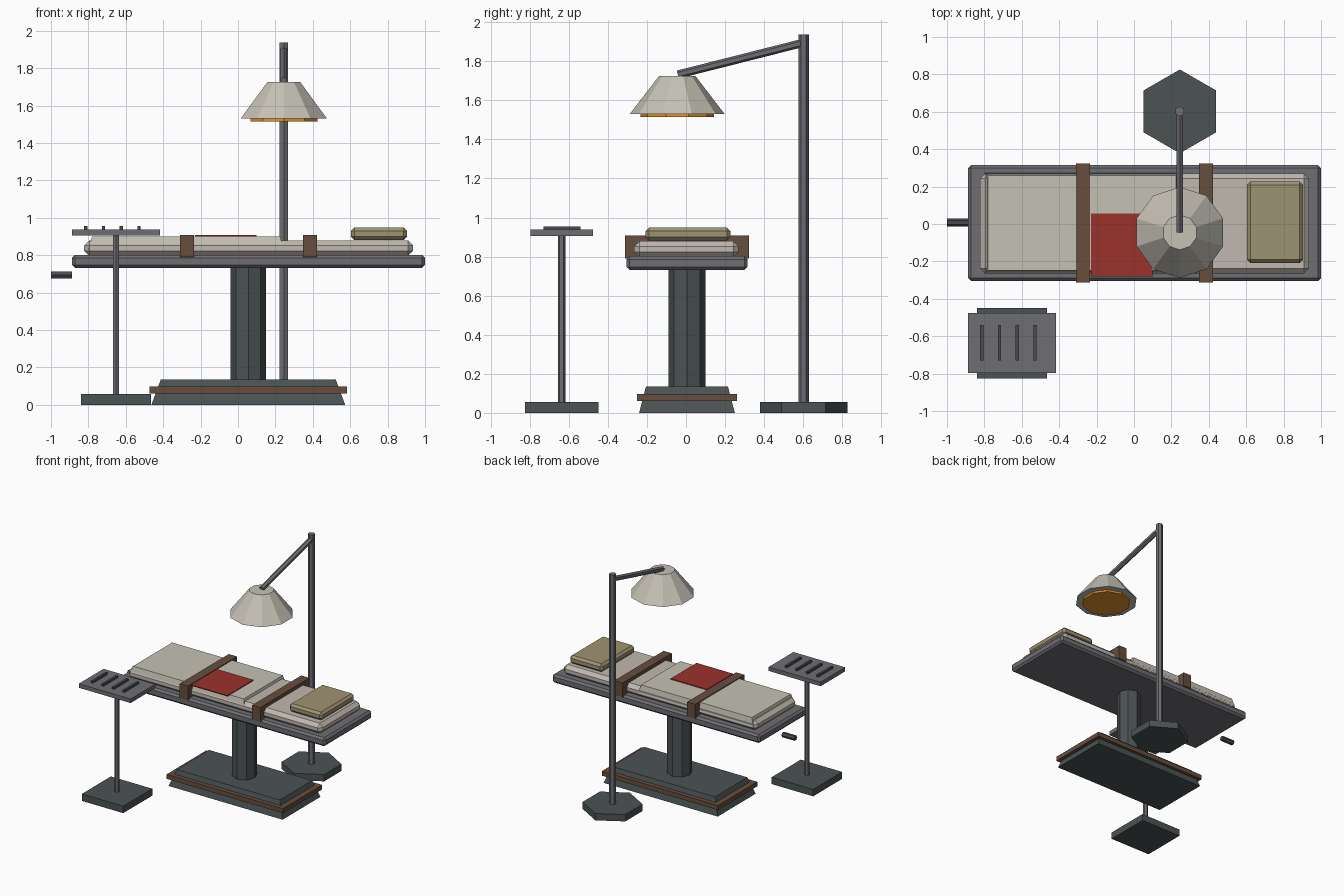
import bpy, bmesh, math
from mathutils import Vector

if "Cube" in bpy.data.objects:
    bpy.data.objects.remove(bpy.data.objects["Cube"])


def material(name, r, g, b):
    lin = [((c / 255 + 0.055) / 1.055) ** 2.4 for c in (r, g, b)]
    m = bpy.data.materials.new(name)
    m.diffuse_color = (*lin, 1)
    m.use_nodes = True
    m.node_tree.nodes["Principled BSDF"].inputs["Base Color"].default_value = m.diffuse_color
    return m


METAL = material("grey metal", 110, 110, 116)
DARK = material("dark iron", 76, 83, 84)
LINEN = material("linen", 197, 193, 181)
PADDING = material("padding", 192, 184, 175)
RED = material("red cloth", 156, 50, 45)
LEATHER = material("brown leather", 102, 78, 63)
KHAKI = material("khaki cushion", 158, 147, 115)
AMBER = material("amber glow", 226, 146, 44)
STEEL = material("instrument steel", 72, 75, 80)


def finish(name, bm, mat, bevel=0):
    bmesh.ops.recalc_face_normals(bm, faces=bm.faces)
    if bevel:
        bmesh.ops.bevel(bm, geom=bm.edges[:], offset=bevel, segments=1,
                        affect='EDGES', profile=0.5)
    me = bpy.data.meshes.new(name)
    bm.to_mesh(me)
    bm.free()
    me.materials.append(mat)
    ob = bpy.data.objects.new(name, me)
    bpy.context.collection.objects.link(ob)
    return ob


def loft(name, mat, lower, upper, bevel=0):
    """Closed solid between two rings with equal point counts."""
    bm = bmesh.new()
    a = [bm.verts.new(p) for p in lower]
    b = [bm.verts.new(p) for p in upper]
    n = len(a)
    bm.faces.new(a[::-1])
    bm.faces.new(b)
    for i in range(n):
        j = (i + 1) % n
        bm.faces.new((a[i], a[j], b[j], b[i]))
    return finish(name, bm, mat, bevel)


def rect(x0, x1, y0, y1, z):
    return [(x0, y0, z), (x1, y0, z), (x1, y1, z), (x0, y1, z)]


def box(name, mat, x0, x1, y0, y1, z0, z1, bevel=0):
    return loft(name, mat, rect(x0, x1, y0, y1, z0), rect(x0, x1, y0, y1, z1), bevel)


def rod(name, mat, start, end, r0, r1=None, sides=6):
    """Straight prism or cone between two points, first corner towards +y."""
    start, end = Vector(start), Vector(end)
    axis = (end - start).normalized()
    v = Vector((0, 1, 0)) if abs(axis.y) < 0.7 else Vector((0, 0, 1))
    v = (v - axis * v.dot(axis)).normalized()
    u = v.cross(axis)

    def ring(c, r):
        return [c + r * (v * math.cos(t) - u * math.sin(t))
                for t in (2 * math.pi * i / sides for i in range(sides))]
    return loft(name, mat, ring(start, r0), ring(end, r0 if r1 is None else r1))


# Table pedestal, trim band and column
CX, CY = 0.055, 0.005
loft("pedestal_base", DARK,
     rect(CX - 0.518, CX + 0.518, CY - 0.245, CY + 0.245, 0),
     rect(CX - 0.468, CX + 0.468, CY - 0.21, CY + 0.21, 0.135))
box("pedestal_band", LEATHER, CX - 0.527, CX + 0.527, CY - 0.255, CY + 0.255, 0.06, 0.097)
rod("pedestal_column", DARK, (CX, CY, 0.13), (CX, CY, 0.74), 0.094, sides=8)

# Table top and side handle
box("table_top", METAL, -0.887, 1.0, -0.305, 0.315, 0.732, 0.802, 0.016)
rod("crank_handle", STEEL, (-1.0, 0.008, 0.695), (-0.887, 0.008, 0.695), 0.021)

# Mattress, sheet, red cloth and pillow
box("mattress", PADDING, -0.823, 0.936, -0.265, 0.27, 0.795, 0.88, 0.028)
loft("sheet", LINEN,
     rect(-0.80, 0.245, -0.265, 0.272, 0.83),
     rect(-0.78, 0.225, -0.248, 0.26, 0.901))
box("red_cloth", RED, -0.23, 0.10, -0.28, 0.056, 0.9, 0.908)
box("pillow", KHAKI, 0.604, 0.904, -0.208, 0.227, 0.882, 0.948, 0.018)

# Restraining straps
for i, x in enumerate((-0.273, 0.385)):
    box(f"strap_{i + 1}", LEATHER, x - 0.037, x + 0.037, -0.313, 0.323, 0.79, 0.908)

# Floor lamp
LX, LY, PY = 0.245, -0.045, 0.602
rod("lamp_foot", DARK, (LX, PY, 0), (LX, PY, 0.056), 0.224)
rod("lamp_pole", METAL, (LX, PY, 0.05), (LX, PY, 1.938), 0.027)
rod("lamp_arm", METAL, (LX, PY, 1.895), (LX, -0.042, 1.732), 0.021)
rod("lamp_shade", LINEN, (LX, LY, 1.53), (LX, LY, 1.725), 0.243, 0.093, 10)
rod("lamp_lens", AMBER, (LX, LY, 1.514), (LX, LY, 1.54), 0.188, sides=10)

# Instrument stand
SX, SY = -0.652, -0.637
box("tray_foot", DARK, SX - 0.188, SX + 0.188, SY - 0.188, SY + 0.188, 0, 0.057)
rod("tray_pole", METAL, (SX, SY, 0.05), (SX, SY, 0.915), 0.019)
box("tray", METAL, -0.887, -0.417, -0.797, -0.477, 0.905, 0.938)
for i in range(4):
    x = -0.814 + i * 0.095
    box(f"instrument_{i + 1}", STEEL, x - 0.009, x + 0.009, -0.73, -0.54, 0.936, 0.955)
